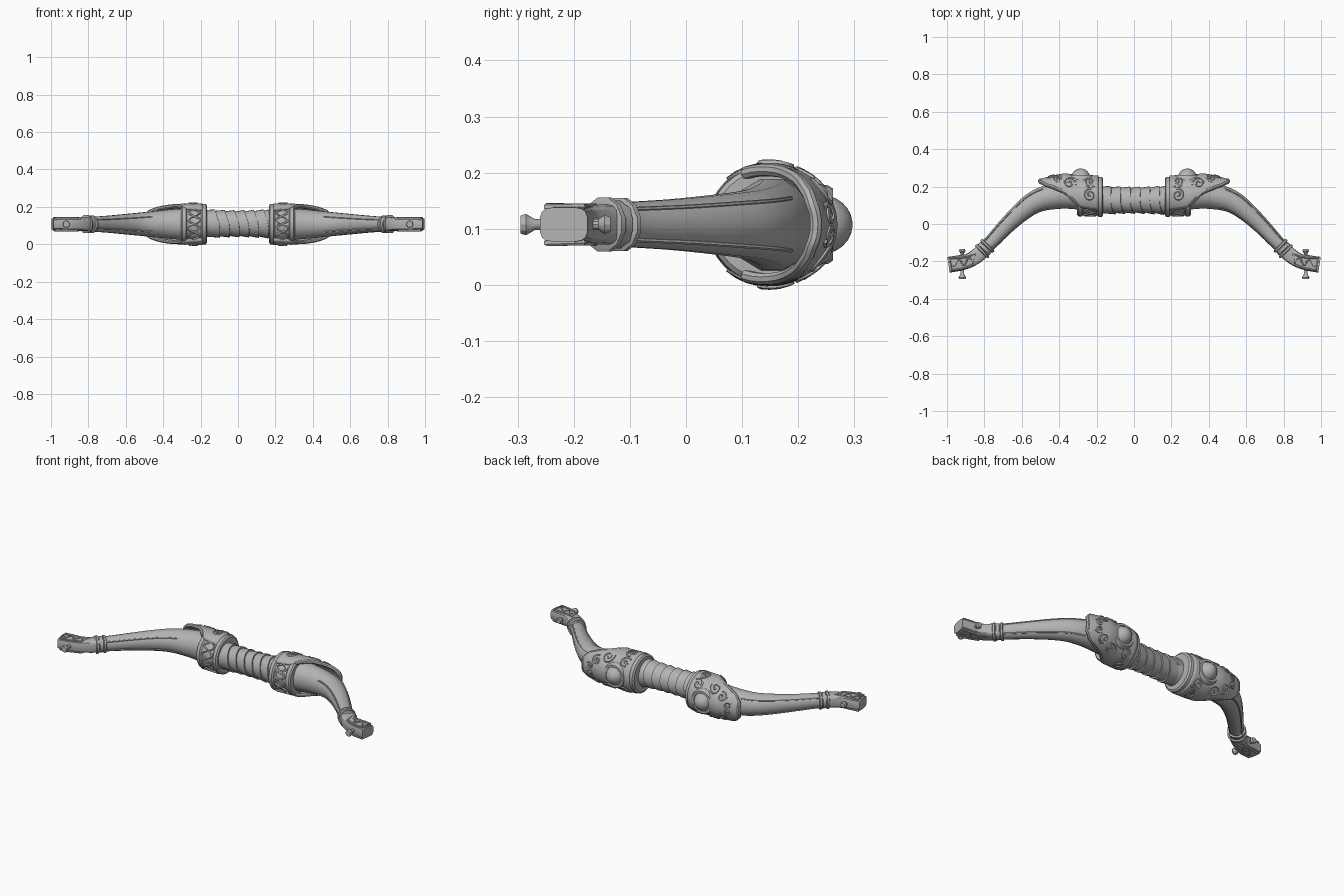
import bpy, bmesh, math
from mathutils import Vector

if "Cube" in bpy.data.objects:
    bpy.data.objects.remove(bpy.data.objects["Cube"])

ZC = 0.1075          # height of the bow's centre plane
YC = 0.145           # centre of the collars
Z = Vector((0, 0, 1))
stone = bpy.data.materials.new("stone_grey")
stone.diffuse_color = (0.45, 0.45, 0.45, 1)
stone.use_nodes = True
stone.node_tree.nodes["Principled BSDF"].inputs["Base Color"].default_value = stone.diffuse_color


def finish(name, bm, mirror=True, thick=0, angle=32):
    bmesh.ops.recalc_face_normals(bm, faces=bm.faces[:])
    me = bpy.data.meshes.new(name)
    bm.to_mesh(me)
    bm.free()
    me.materials.append(stone)
    me.polygons.foreach_set("use_smooth", [True] * len(me.polygons))
    me.set_sharp_from_angle(angle=math.radians(angle))
    ob = bpy.data.objects.new(name, me)
    bpy.context.collection.objects.link(ob)
    if thick:
        s = ob.modifiers.new("thickness", 'SOLIDIFY')
        s.thickness, s.offset = thick, 0
    if mirror:
        ob.modifiers.new("mirror", 'MIRROR').use_axis = (True, False, False)
    return ob


def skin(bm, rings, closed=False, caps=True, wrap=True):
    """Join rows of points into a surface."""
    vs = [[bm.verts.new(p) for p in r] for r in rings]
    n = len(vs[0])
    for i in range(len(vs) - (0 if closed else 1)):
        a, b = vs[i], vs[(i + 1) % len(vs)]
        for j in range(n if wrap else n - 1):
            k = (j + 1) % n
            bm.faces.new((a[j], a[k], b[k], b[j]))
    if caps and wrap and not closed:
        bm.faces.new(vs[0])
        bm.faces.new(vs[-1])


def smooth_path(keys, steps=4):
    """Catmull-Rom through tuples of numbers."""
    out = []
    k = [keys[0]] + list(keys) + [keys[-1]]
    for i in range(1, len(k) - 2):
        for s in range(steps):
            t = s / steps
            out.append([0.5 * (2 * b + (c - a) * t + (2 * a - 5 * b + 4 * c - d) * t * t
                        + (3 * b - a - 3 * c + d) * t ** 3)
                        for a, b, c, d in zip(k[i - 1], k[i], k[i + 1], k[i + 2])])
    return out + [list(keys[-1])]


def on_loft(path, i, a, power=1, grow=1):
    """Point on the limb's surface at station i, angle a from the back."""
    p, q = path[max(i - 1, 0)], path[min(i + 1, len(path) - 1)]
    t = Vector((q[0] - p[0], q[1] - p[1], 0)).normalized()
    nrm = Vector((-t.y, t.x, 0))
    x, y, w, h = path[i]
    f = lambda v: math.copysign(abs(v) ** power, v)
    return Vector((x, y, ZC)) + grow * (nrm * w * f(math.cos(a)) + Z * h * f(math.sin(a)))


def loft(name, path, n, power=1, grow=1):
    bm = bmesh.new()
    skin(bm, [[on_loft(path, i, math.tau * (j + 0.5) / n, power, grow) for j in range(n)]
              for i in range(len(path))])
    return finish(name, bm)


def tubes(name, lines, r, n=6, closed=False):
    """Thin raised trim along polylines."""
    bm = bmesh.new()
    for pts in lines:
        u, rings, m = None, [], len(pts)
        for i, p in enumerate(pts):
            t = (pts[(i + 1) % m] - pts[i - 1]) if closed else (pts[min(i + 1, m - 1)] - pts[max(i - 1, 0)])
            t.normalize()
            u = t.orthogonal() if u is None else u - t * u.dot(t)
            u.normalize()
            v = t.cross(u)
            rings.append([p + r * (u * math.cos(math.tau * j / n) + v * math.sin(math.tau * j / n))
                          for j in range(n)])
        skin(bm, rings, closed)
    return finish(name, bm)


def lathe(name, profile, n=32, axis='X', centre=(0, YC, ZC), mirror=True):
    """Turn (along, radius) pairs about the x or y axis."""
    bm, c = bmesh.new(), Vector(centre)
    rings = []
    for d, r in profile:
        cs = [(r * math.cos(math.tau * j / n), r * math.sin(math.tau * j / n)) for j in range(n)]
        rings.append([c + (Vector((d, a, b)) if axis == 'X' else Vector((a, d, b))) for a, b in cs])
    skin(bm, rings)
    return finish(name, bm, mirror)


def lerp(keys, x):
    for (x0, *a), (x1, *b) in zip(keys, keys[1:]):
        if x <= x1:
            t = max(0, (x - x0) / (x1 - x0))
            return [p + (q - p) * t for p, q in zip(a, b)]
    return list(keys[-1][1:])


# grip: core with an overlapping spiral wrap
lathe("grip_core", [(-.20, .076), (-.13, .068), (-.05, .064), (.05, .064), (.13, .068), (.20, .076)],
      24, centre=(0, .127, .11), mirror=False)
bm = bmesh.new()
pitch, seg, turns = .052, 24, 7
rows = []
for i in range(seg * turns + 1):
    a, row = math.tau * i / seg, []
    for v in (0, .6, 1.12, 1.14):
        x = -.19 + pitch * (i / seg + v) + .006 * math.sin(2 * a + 1)
        r = .064 + .25 * x * x + .008 * min(v, 1.12) - (.008 if v > 1.13 else 0)
        row.append((x, .127 + r * math.cos(a), .11 + r * math.sin(a)))
    rows.append(row)
skin(bm, rows, wrap=False)
finish("grip_wrap", bm, mirror=False)

# curved limbs
limb = smooth_path([(.19, .142, .085, .085), (.32, .155, .078, .084), (.42, .150, .073, .075),
                    (.52, .122, .063, .064), (.60, .067, .054, .056), (.69, -.018, .045, .047),
                    (.76, -.093, .040, .042), (.82, -.150, .038, .038)])
loft("limb", limb, 12)
span = range(10, len(limb) - 2)
tubes("limb_ridges", [[on_loft(limb, i, a, grow=.99) for i in span]
                      for a in (.75, -.75, 2.5, -2.5)], .004)

# limb tips with square section
tip = smooth_path([(.79, -.122, .037, .036), (.83, -.162, .040, .036), (.88, -.195, .039, .034),
                   (.93, -.208, .042, .033), (.992, -.218, .043, .031)])
loft("limb_tip", tip, 16, .5)
frames, leaves = [], []
for s in (1, -1):
    rim = [(.85, -.160), (.89, -.176), (.985, -.184), (.975, -.249), (.92, -.241), (.86, -.218)]
    frames.append([Vector((x, y, ZC + s * .032)) for x, y in rim])
    leaves.append([Vector((.87 + .10 * t / 16, -.195 - .015 * t / 16 + .018 * math.sin(t * .75),
                           ZC + s * .032)) for t in range(17)])
tubes("tip_frame", frames, .006, closed=True)
tubes("tip_leaf", leaves, .005)

# binding bands where tip meets limb
d = Vector((.70, -.71))
for k, (off, wide, w) in enumerate([(-.016, .008, .049), (.004, .014, .044), (.024, .008, .050)]):
    c = Vector((.795, -.128)) + d * off
    band = [(*(c + d * e * wide), w * g, w * g) for e, g in ((-1, .85), (-.6, 1), (.6, 1), (1, .85))]
    loft("tip_band_%d" % k, band, 12)

# string pins through the tips
lathe("string_pin", [(-.084, .017), (-.074, .020), (-.058, .010), (.055, .010), (.066, .018), (.076, .014)],
      10, 'Y', (.918, -.211, ZC))

# collars with two raised rims
lathe("collar", [(.165, .075), (.165, .098), (.172, .1075), (.190, .1075), (.197, .099), (.272, .097),
                 (.279, .105), (.297, .104), (.304, .096), (.304, .07)])

# back guards that sweep from the collar along the limb
SEC = [(.19, .146, .104, .102), (.30, .150, .104, .101), (.37, .160, .102, .094),
       (.43, .164, .088, .088), (.50, .168, .064, .078)]
ARC = [(.19, 2.3), (.28, 2.2), (.32, 1.8), (.36, 1.5), (.42, 1.25), (.47, .95), (.50, .5)]


def guard_pt(x, a, out=0):
    cy, ry, rz = lerp(SEC, x)
    return Vector((x, cy + (ry + out) * math.cos(a), ZC + (rz + out) * math.sin(a)))


bm = bmesh.new()
xs = [.19 + .31 * i / 20 for i in range(21)]
skin(bm, [[guard_pt(x, lerp(ARC, x)[0] * (j / 12 - 1)) for j in range(25)] for x in xs], wrap=False)
finish("guard", bm, thick=.018)
ex = [x for x in xs if x > .29]
edge = [guard_pt(x, lerp(ARC, x)[0]) for x in ex]
edge += [guard_pt(.502, .5 * j / 4) for j in range(3, -4, -1)]
edge += [guard_pt(x, -lerp(ARC, x)[0]) for x in reversed(ex)]
tubes("guard_rim", [edge], .011, 8)

# scrollwork raised on guards and collars
scrolls = []
for x0, a0, r, spin in [(.345, .95, .032, 1), (.405, .62, .028, -1), (.445, .2, .020, 1),
                        (.235, .80, .030, -1), (.235, 1.5, .028, 1)]:
    for s in (1, -1):
        line = []
        for t in range(29):
            k = t / 28
            rad, ph = r * (1.1 - k), spin * k * 10 + a0 * 3
            line.append(guard_pt(x0 + rad * math.cos(ph), s * (a0 + rad * math.sin(ph) / .1), .009))
        scrolls.append(line)
tubes("guard_scrolls", scrolls, .0055, 5)

waves = []
for ph in (0, math.pi):
    waves.append([])
    for j in range(97):
        a = 1.75 + 2.8 * j / 96
        waves[-1].append(Vector((.235 + .030 * math.sin(7 * a + ph), YC + .100 * math.cos(a),
                                 ZC + .100 * math.sin(a))))
tubes("collar_lattice", waves, .006, 5)

# round bosses on the backs of the guards
lathe("boss_ring", [(.225, .074), (.253, .070), (.262, .064), (.262, .052), (.250, .050)],
      20, 'Y', (.285, 0, ZC))
lathe("boss_dome", [(.24 + .057 * math.sin(k * .25), .053 * math.cos(k * .25)) for k in range(7)],
      12, 'Y', (.285, 0, ZC))
